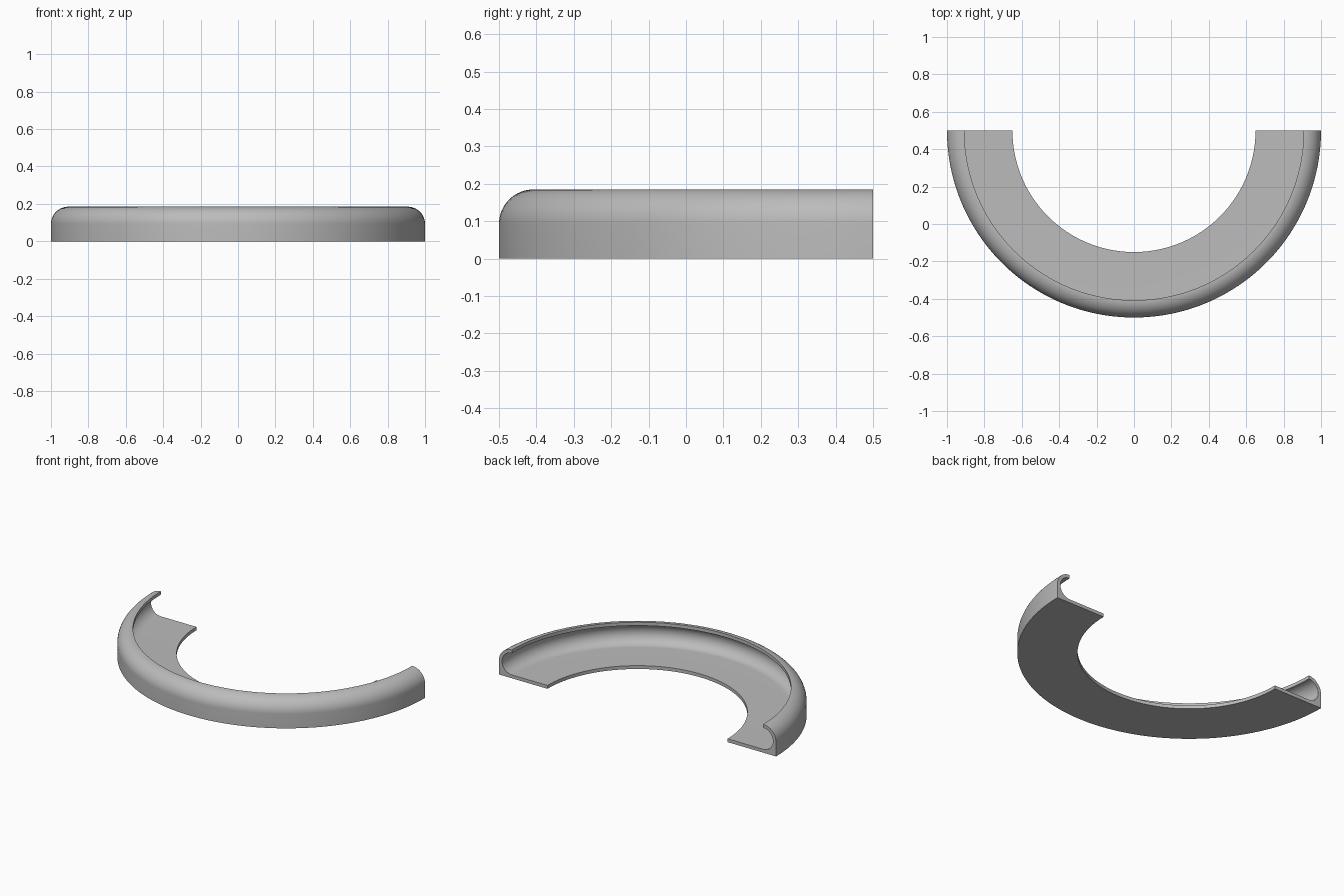
import bpy, bmesh
from math import pi, sin, cos, radians

cube = bpy.data.objects.get("Cube")
if cube:
    bpy.data.objects.remove(cube)

OUTER, INNER = 1.0, 0.65      # plan radii of the half ring
HEIGHT, WALL = 0.185, 0.022
SEGMENTS, ARC_STEPS = 96, 16
CENTRE_Y = 0.5

grey = bpy.data.materials.new("plain grey")
grey.use_nodes = True
colour = (0.5, 0.5, 0.5, 1)
grey.diffuse_color = colour
grey.node_tree.nodes["Principled BSDF"].inputs["Base Color"].default_value = colour


def arc(r, start, end, steps):
    """Points (radius, z) along an arc about the middle of the channel."""
    mid = HEIGHT / 2
    angles = [start + (end - start) * i / steps for i in range(steps + 1)]
    return [(OUTER - mid + r * cos(a), mid + r * sin(a)) for a in angles]


# Cross-section: flat flange, straight outer wall, rolled lip, round channel
section = [(INNER, WALL), (INNER, 0), (OUTER, 0)]
section += arc(HEIGHT / 2, 0, pi / 2, ARC_STEPS)
section += arc(HEIGHT / 2 - WALL, pi / 2, -pi / 2, ARC_STEPS * 2)

# Sweep the section through half a turn and cap both ends
bm = bmesh.new()
rings = []
for i in range(SEGMENTS + 1):
    a = pi + pi * i / SEGMENTS
    rings.append([bm.verts.new((r * cos(a), CENTRE_Y + r * sin(a), z)) for r, z in section])
n = len(section)
for a, b in zip(rings, rings[1:]):
    for j in range(n):
        k = (j + 1) % n
        bm.faces.new((a[j], b[j], b[k], a[k]))
bm.faces.new(rings[0])
bm.faces.new(rings[-1][::-1])
bmesh.ops.recalc_face_normals(bm, faces=bm.faces)

mesh = bpy.data.meshes.new("half_ring_channel")
bm.to_mesh(mesh)
bm.free()
mesh.materials.append(grey)
ring = bpy.data.objects.new("half_ring_channel", mesh)
bpy.context.collection.objects.link(ring)

bpy.ops.object.select_all(action="DESELECT")
ring.select_set(True)
bpy.context.view_layer.objects.active = ring
bpy.ops.object.shade_smooth_by_angle(angle=radians(30))
